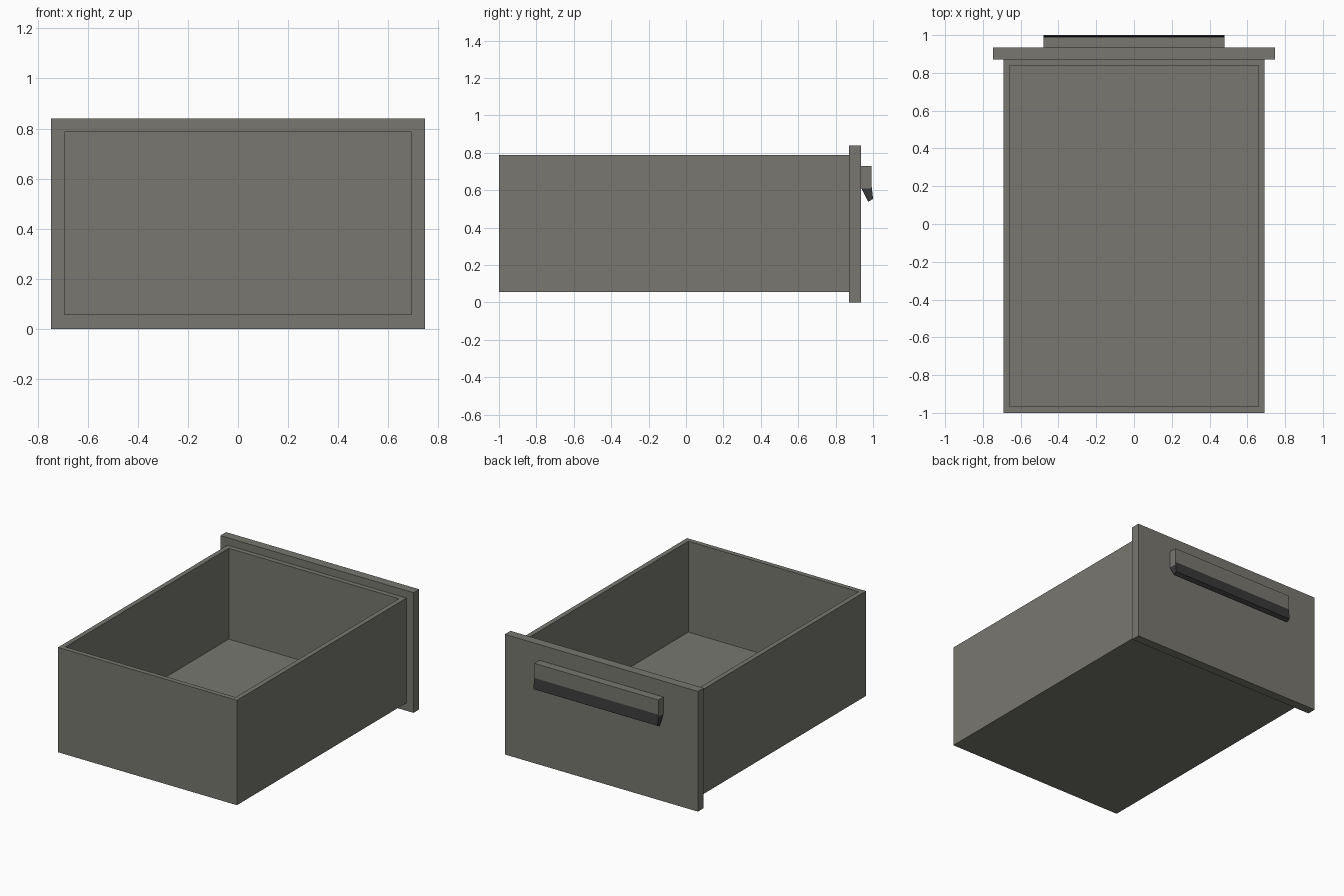
import bpy, bmesh

if "Cube" in bpy.data.objects:
    bpy.data.objects.remove(bpy.data.objects["Cube"])


def material(name, rgb):
    m = bpy.data.materials.new(name)
    m.diffuse_color = (*rgb, 1)
    m.use_nodes = True
    m.node_tree.nodes["Principled BSDF"].inputs["Base Color"].default_value = m.diffuse_color
    return m


grey = material("warm grey", (0.188, 0.186, 0.162))
dark = material("charcoal", (0.040, 0.040, 0.040))


def finish(bm, name, mat):
    bmesh.ops.recalc_face_normals(bm, faces=bm.faces[:])
    me = bpy.data.meshes.new(name)
    bm.to_mesh(me)
    bm.free()
    me.materials.append(mat)
    ob = bpy.data.objects.new(name, me)
    bpy.context.collection.objects.link(ob)
    return ob


def prism(name, profile, half_width, mat):
    """Extrude a (y, z) profile along x, centred on x = 0."""
    bm = bmesh.new()
    face = bm.faces.new([bm.verts.new((-half_width, y, z)) for y, z in profile])
    new = bmesh.ops.extrude_face_region(bm, geom=[face])["geom"]
    # keep both end caps so the prism is closed
    verts = [g for g in new if isinstance(g, bmesh.types.BMVert)]
    bmesh.ops.translate(bm, verts=verts, vec=(2 * half_width, 0, 0))
    if not face.is_valid:
        bmesh.ops.holes_fill(bm, edges=bm.edges[:])
    return finish(bm, name, mat)


def rect(y0, y1, z0, z1):
    return [(y0, z0), (y1, z0), (y1, z1), (y0, z1)]


# open drawer box: top face inset to a rim, then sunk to the floor
box = prism("drawer_box", rect(-1.0, 0.872, 0.055, 0.788), 0.692, grey)
bm = bmesh.new()
bm.from_mesh(box.data)
top = max(bm.faces, key=lambda f: f.calc_center_median().z)
bmesh.ops.inset_region(bm, faces=[top], thickness=0.048)
inner = bmesh.ops.extrude_face_region(bm, geom=[top])["geom"]
if top.is_valid:
    bmesh.ops.delete(bm, geom=[top], context='FACES_ONLY')
bmesh.ops.translate(bm, vec=(0, 0, 0.153 - 0.788),
                    verts=[g for g in inner if isinstance(g, bmesh.types.BMVert)])
bmesh.ops.recalc_face_normals(bm, faces=bm.faces[:])
bm.to_mesh(box.data)
bm.free()

# overhanging front panel
prism("drawer_front", rect(0.872, 0.935, 0.0, 0.84), 0.747, grey)

# handle block and its dark slanted grip below
prism("handle_block", rect(0.935, 0.991, 0.61, 0.73), 0.48, grey)
prism("handle_grip", [(0.937, 0.61), (0.974, 0.538), (1.0, 0.553), (0.992, 0.628),
                      (0.9905, 0.61)], 0.48, dark)
